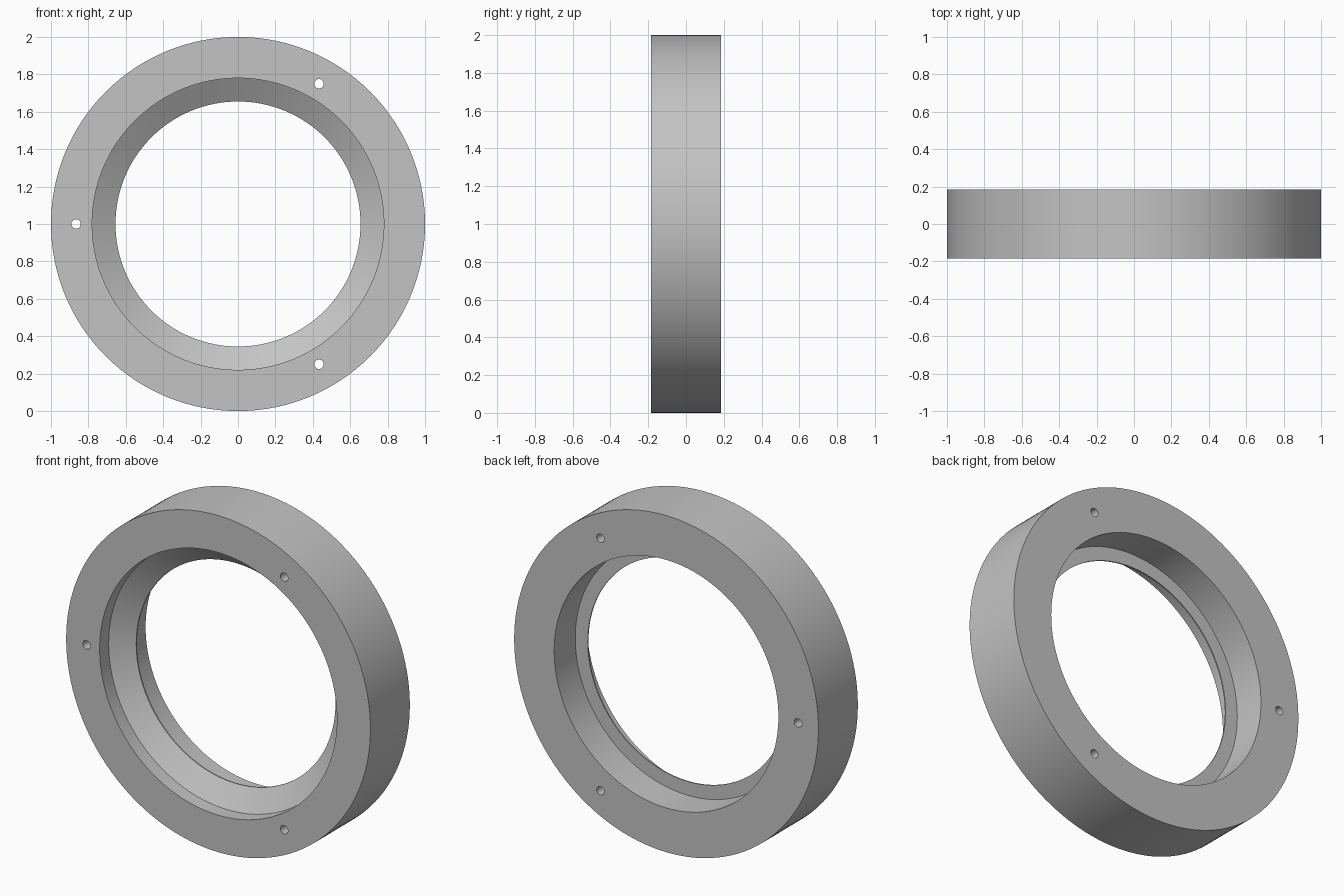
import bpy
import bmesh
from math import cos, sin, pi, radians
from mathutils import Matrix, Vector

if "Cube" in bpy.data.objects:
    bpy.data.objects.remove(bpy.data.objects["Cube"], do_unlink=True)

SEGMENTS = 128
CENTRE = Vector((0, 0, 1))
HALF = 0.185

# Plain grey finish
grey = bpy.data.materials.new("plain_grey")
grey.use_nodes = True
colour = (0.55, 0.55, 0.55, 1)
grey.diffuse_color = colour
grey.node_tree.nodes["Principled BSDF"].inputs["Base Color"].default_value = colour


def add_object(name, bm):
    bmesh.ops.recalc_face_normals(bm, faces=bm.faces)
    mesh = bpy.data.meshes.new(name)
    bm.to_mesh(mesh)
    bm.free()
    mesh.materials.append(grey)
    obj = bpy.data.objects.new(name, mesh)
    bpy.context.collection.objects.link(obj)
    return obj


# Ring section as (radius, y): straight front bore, cone, thin lip, rear counterbore
profile = [(1, -HALF), (0.78, -HALF), (0.78, -0.10), (0.655, -0.02),
           (0.655, -0.013), (0.737, -0.013), (0.737, HALF), (1, HALF)]

bm = bmesh.new()
verts = [bm.verts.new((r, y, 1)) for r, y in profile]
edges = [bm.edges.new((a, b)) for a, b in zip(verts, verts[1:] + verts[:1])]
bmesh.ops.spin(bm, geom=verts + edges, cent=CENTRE, axis=(0, 1, 0),
               angle=2 * pi, steps=SEGMENTS, use_merge=True)
bmesh.ops.remove_doubles(bm, verts=bm.verts, dist=0.0001)
ring = add_object("mounting_ring", bm)

# Three evenly spaced through holes
bm = bmesh.new()
for angle in (60, 180, 300):
    a = radians(angle)
    place = Matrix.Translation(CENTRE + 0.866 * Vector((cos(a), 0, sin(a))))
    bmesh.ops.create_cone(bm, cap_ends=True, segments=32, radius1=0.025,
                          radius2=0.025, depth=1,
                          matrix=place @ Matrix.Rotation(pi / 2, 4, "X"))
cutter = add_object("screw_hole_cutter", bm)
cutter.hide_render = True

cut = ring.modifiers.new("screw_holes", "BOOLEAN")
cut.operation = "DIFFERENCE"
cut.solver = "EXACT"
cut.object = cutter

bpy.ops.object.select_all(action="DESELECT")
ring.select_set(True)
bpy.context.view_layer.objects.active = ring
bpy.ops.object.modifier_apply(modifier=cut.name)
bpy.data.objects.remove(cutter, do_unlink=True)
bpy.ops.object.shade_smooth_by_angle(angle=radians(30))
